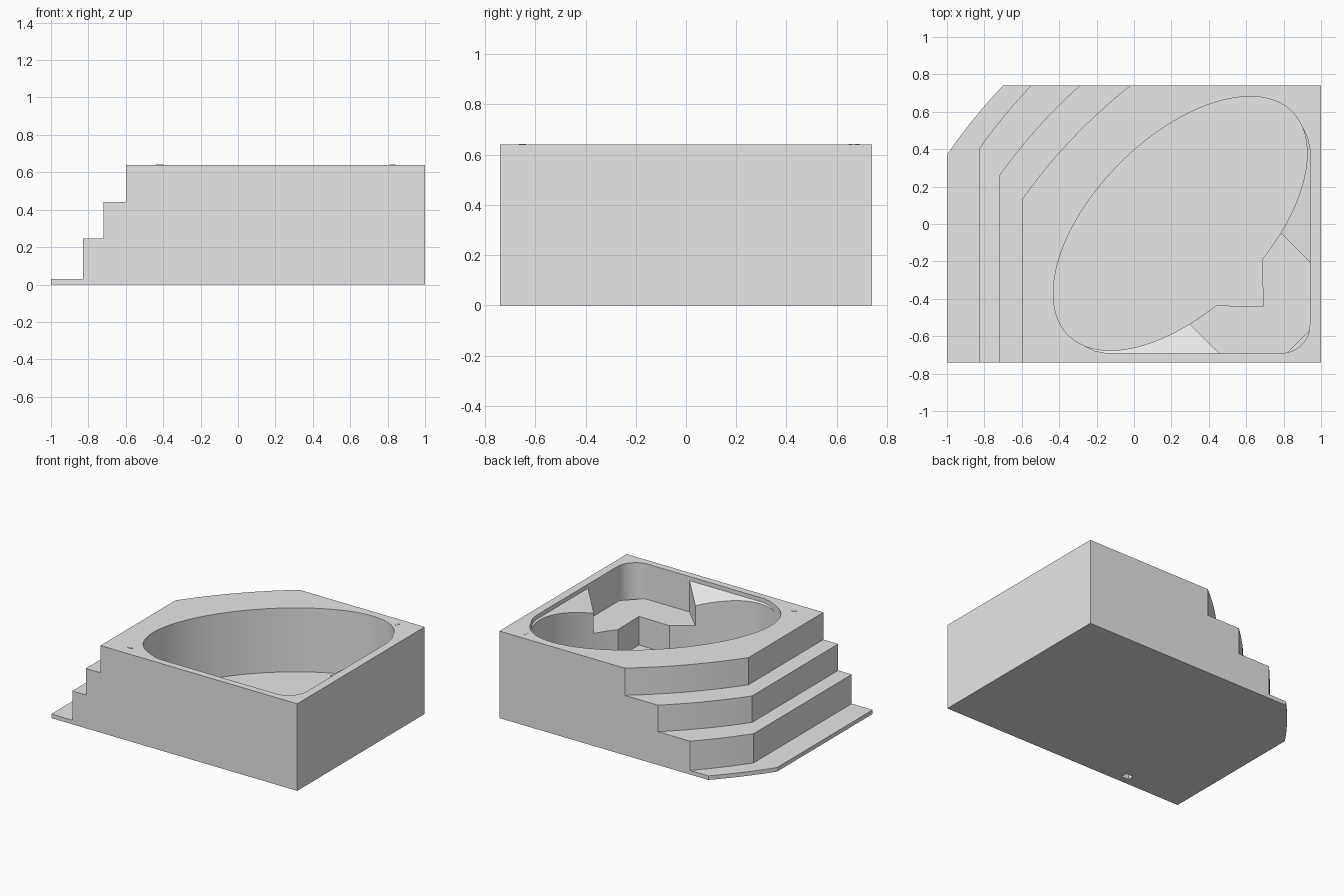
import bpy, bmesh, math

if "Cube" in bpy.data.objects:
    bpy.data.objects.remove(bpy.data.objects["Cube"], do_unlink=True)

grey = bpy.data.materials.new("light_grey")
grey.use_nodes = True
grey.diffuse_color = (0.8, 0.8, 0.8, 1)
grey.node_tree.nodes["Principled BSDF"].inputs["Base Color"].default_value = (0.8, 0.8, 0.8, 1)


def prism(name, outline, z0, z1):
    """Closed prism over an outline; z1 is a height or a function of (x, y)."""
    top = z1 if callable(z1) else (lambda x, y: z1)
    bm = bmesh.new()
    low = [bm.verts.new((x, y, z0)) for x, y in outline]
    high = [bm.verts.new((x, y, top(x, y))) for x, y in outline]
    bm.faces.new(low)
    bm.faces.new(high)
    n = len(low)
    for i in range(n):
        j = (i + 1) % n
        bm.faces.new((low[i], low[j], high[j], high[i]))
    bmesh.ops.recalc_face_normals(bm, faces=bm.faces)
    mesh = bpy.data.meshes.new(name)
    bm.to_mesh(mesh)
    bm.free()
    mesh.materials.append(grey)
    ob = bpy.data.objects.new(name, mesh)
    bpy.context.collection.objects.link(ob)
    return ob


def activate(ob):
    bpy.ops.object.select_all(action='DESELECT')
    ob.select_set(True)
    bpy.context.view_layer.objects.active = ob


def cut(ob, cutter):
    mod = ob.modifiers.new("cut", 'BOOLEAN')
    mod.operation = 'DIFFERENCE'
    mod.solver = 'EXACT'
    mod.object = cutter
    activate(ob)
    bpy.ops.object.modifier_apply(modifier=mod.name)
    bpy.data.objects.remove(cutter, do_unlink=True)


def smooth(ob):
    activate(ob)
    bpy.ops.object.shade_smooth_by_angle(angle=math.radians(30))


def bowed(p, q, radius=2.9, steps=12):
    """Shallow arc from p to q, bulging to the upper left."""
    dx, dy = q[0] - p[0], q[1] - p[1]
    length = math.hypot(dx, dy)
    sag = length ** 2 / (8 * radius)
    pts = []
    for i in range(steps + 1):
        t = i / steps
        h = 4 * sag * t * (1 - t)
        pts.append((p[0] + dx * t - dy / length * h, p[1] + dy * t + dx / length * h))
    return pts


# The basin is symmetric about a diagonal: a, b are distances from its two straight walls
def to_xy(p):
    return (0.94 - p[0], p[1] - 0.69)


def swap(pts):
    return [(b, a) for a, b in pts]


def oval(deg0, deg1, n):
    pts = []
    for i in range(n + 1):
        t = math.radians(deg0 + (deg1 - deg0) * i / n)
        u, v = 0.98 + 0.455 * math.cos(t), 0.845 * math.sin(t)
        pts.append(((u - v) / math.sqrt(2), (u + v) / math.sqrt(2)))
    return pts


# Stepped side: wall x, start of the bowed corner, its end on the back, and height
HALF = 0.74
levels = [(-0.60, 0.13, -0.02, 0.64), (-0.72, 0.26, -0.29, 0.44),
          (-0.83, 0.40, -0.55, 0.245), (-1.0, 0.37, -0.70, 0.03)]
sides = [[(x, -HALF)] + bowed((x, y), (xe, HALF)) for x, y, xe, z in levels]

body = prism("tub_body", sides[0] + [(1, HALF), (1, -HALF)], 0, 0.64)
for name, outer, inner, level in zip(("upper_step", "lower_step", "base_ledge"),
                                     sides[1:], sides, levels[1:]):
    smooth(prism(name, outer + inner[::-1], 0, level[3]))

# Basin opening: oval joined to a rounded corner
corner = [(0.15 - 0.15 * math.cos(math.radians(d)), 0.15 - 0.15 * math.sin(math.radians(d)))
          for d in range(0, 91, 10)]
join = [(0.012, 1.15), (0, 1.09)]
opening = oval(-102, 102, 72) + join + corner + swap(join)[::-1]
cut(body, prism("basin_cutter", [to_xy(p) for p in opening], 0.17, 0.9))

# Small square pocket underneath
cut(body, prism("pocket_cutter", [(-0.53, -0.69), (-0.47, -0.69), (-0.47, -0.64), (-0.53, -0.64)],
                -0.1, 0.05))
smooth(body)

# Corner seat with a foot notch; its outer edge sits inside the walls
front = oval(156, 168, 5)
seat_outline = ([(-0.02, 0.45), (-0.02, 0.51)] + front + [(0.25, 0.25)] + swap(front)[::-1]
                + [(0.51, -0.02), (0.45, -0.02), (0.14, -0.02), (-0.02, 0.14)])
smooth(prism("corner_seat", [to_xy(p) for p in seat_outline], 0.15, 0.38))

# Sloping armrests on both sides of the seat
arm = oval(102, 156, 20) + [(-0.02, 0.465), (-0.02, 1.20)]
smooth(prism("back_armrest", [to_xy(p) for p in arm], 0.15,
             lambda x, y: 0.61 - 0.53 * (0.94 - x)))
smooth(prism("front_armrest", [to_xy(p) for p in swap(arm)], 0.15,
             lambda x, y: 0.61 - 0.53 * (y + 0.69)))


# Little fittings on the rim
def rim_plate(name, x, y, rx, ry):
    ring = [(x + rx * math.cos(i * math.pi / 8), y + ry * math.sin(i * math.pi / 8))
            for i in range(16)]
    prism(name, ring, 0.638, 0.642)


rim_plate("rim_button_a", 0.83, 0.68, 0.012, 0.010)
rim_plate("rim_button_b", 0.82, 0.655, 0.010, 0.008)
rim_plate("rim_control", -0.42, -0.65, 0.022, 0.014)
